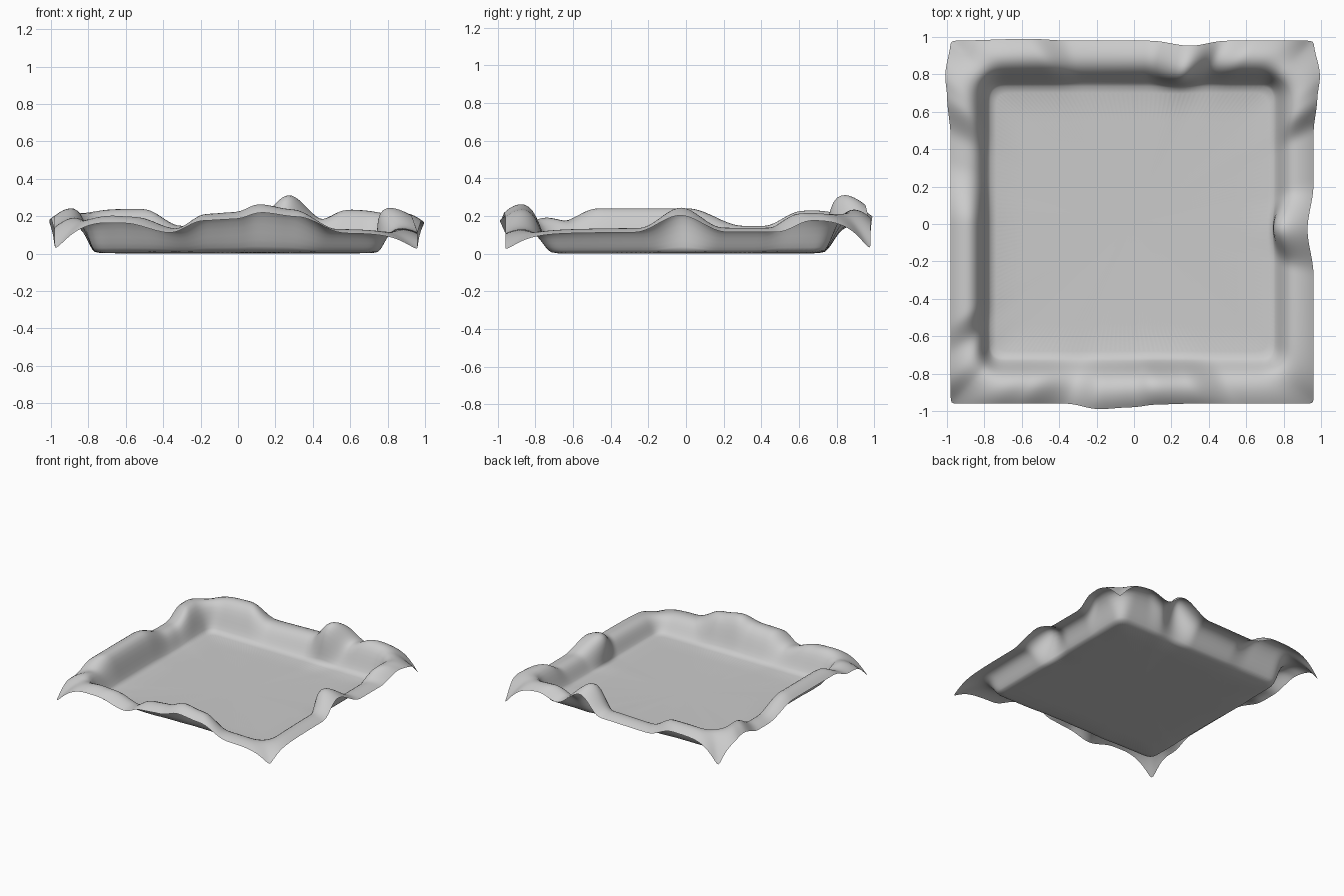
import bpy, bmesh, math

if "Cube" in bpy.data.objects:
    bpy.data.objects.remove(bpy.data.objects["Cube"])

CX, CY, H = -0.01, 0.01, 0.97      # centre and half size of the sheet
N = 56                             # samples per side

# Rim profile, floor to outer edge: half size, corner radius, height share, inward lean, outward bulge
RINGS = [(0.735, 0.05, 0.00, 0.0, 0.0), (0.758, 0.06, 0.03, 0.1, 0.0),
         (0.780, 0.08, 0.25, 0.4, 0.1), (0.803, 0.11, 0.60, 0.8, 0.2),
         (0.830, 0.14, 0.89, 1.0, 0.4), (0.868, 0.16, 1.00, 1.0, 0.6),
         (0.908, 0.14, 0.98, 0.9, 0.8), (0.943, 0.08, 0.91, 0.7, 0.9),
         (0.970, 0.00, 0.82, 0.5, 1.0)]

# Each side: knots of (position along side, crest height, lean in, bulge out)
FRONT = [(-.97, .20, 0, 0), (-.75, .21, 0, 0), (-.6, .20, 0, 0), (-.35, .135, 0, 0),
         (-.18, .215, 0, .03), (0, .225, 0, .02), (.13, .268, 0, .005), (.33, .24, 0, 0),
         (.58, .133, 0, 0), (.97, .13, 0, 0)]
RIGHT = [(-.97, .13, 0, 0), (-.28, .138, 0, 0), (-.04, .25, .065, 0), (.2, .14, 0, 0),
         (.48, .14, 0, 0), (.66, .22, 0, .02), (.78, .225, 0, .035), (.97, .24, 0, 0)]
BACK = [(-.97, .245, 0, 0), (-.55, .243, 0, .01), (-.33, .15, 0, 0), (.1, .16, 0, 0),
        (.31, .32, .055, 0), (.5, .185, 0, 0), (.66, .24, 0, 0), (.97, .24, 0, 0)]
LEFT = [(-.97, .20, 0, 0), (-.86, .21, 0, 0), (-.71, .18, 0, 0), (-.53, .245, 0, 0),
        (0, .245, 0, 0), (.32, .15, 0, 0), (.45, .15, 0, 0), (.68, .235, 0, .02),
        (.78, .24, 0, .03), (.97, .245, 0, 0)]
# knots, point on unit square from u, outward normal, travel direction
SIDES = [(FRONT, lambda u: (u, -1), (0, -1), 1), (RIGHT, lambda u: (1, u), (1, 0), 1),
         (BACK, lambda u: (u, 1), (0, 1), -1), (LEFT, lambda u: (-1, u), (-1, 0), -1)]


def sample(knots, u):
    """Smooth interpolation between knots."""
    u = max(knots[0][0], min(knots[-1][0], u))
    for a, b in zip(knots, knots[1:]):
        if u <= b[0]:
            t = (u - a[0]) / (b[0] - a[0])
            t = t * t * (3 - 2 * t)
            return [p + (q - p) * t for p, q in zip(a[1:], b[1:])]


def rounded(q, h, hy, r):
    """Point q of the unit square mapped to a rounded rectangle."""
    x, y = q[0] * h, q[1] * hy
    px = max(-h + r, min(h - r, x))
    py = max(-hy + r, min(hy - r, y))
    d = math.hypot(x - px, y - py)
    if d < 1e-6:
        return x, y
    return px + (x - px) / d * r, py + (y - py) / d * r


def smooth_tip(x, y):
    """Weight of the downward droop near each outer corner."""
    d = math.hypot(H - abs(x), H - abs(y))
    return math.exp(-(d / 0.105) ** 1.25)


bm = bmesh.new()
rings = []
for i, (h, r, zs, lean_f, bulge_f) in enumerate(RINGS):
    ring = []
    hy = h - 0.04 * max(0, 1 - i / 5)          # floor is a bit shorter in y
    for knots, place, nrm, step in SIDES:
        for k in range(N):
            u = step * (-1 + 2 * k / N)
            crest, lean, bulge = sample(knots, u * H)
            x, y = rounded(place(u), h, hy, r)
            z = 0.005 + crest * zs
            if i > 3:
                z += (0.025 - z) * smooth_tip(x, y)
            off = bulge * bulge_f - lean * lean_f
            ring.append(bm.verts.new((CX + x + nrm[0] * off, CY + y + nrm[1] * off, z)))
    rings.append(ring)

# Rim surface and flat floor
M = 4 * N
for a, b in zip(rings, rings[1:]):
    for k in range(M):
        j = (k + 1) % M
        bm.faces.new((a[k], b[k], b[j], a[j]))
floor = bm.faces.new(rings[0])
bm.normal_update()
if floor.normal.z < 0:
    floor.normal_flip()
bmesh.ops.recalc_face_normals(bm, faces=bm.faces)
floor.normal_update()
if floor.normal.z < 0:
    bmesh.ops.reverse_faces(bm, faces=bm.faces)
# Settle the lowest point on the ground
low = min(v.co.z for v in bm.verts)
for v in bm.verts:
    v.co.z -= low
    
mesh = bpy.data.meshes.new("wavy_rim_tray")
bm.to_mesh(mesh)
bm.free()
tray = bpy.data.objects.new("wavy_rim_tray", mesh)
bpy.context.collection.objects.link(tray)
mesh.shade_smooth()
sub = tray.modifiers.new("smooth", 'SUBSURF')
sub.levels = sub.render_levels = 1
